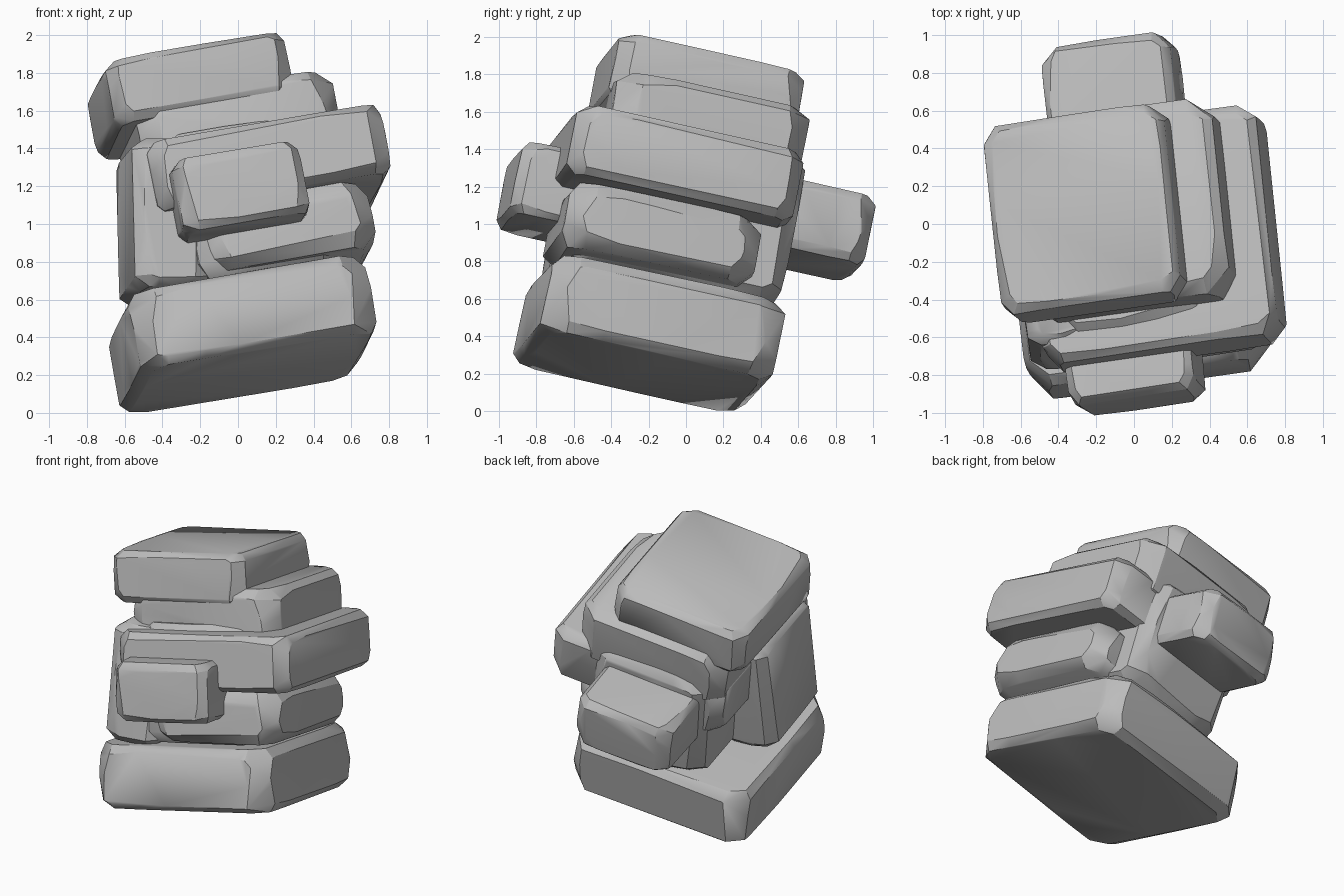
import bpy, bmesh, math, random
from mathutils import Vector, Matrix

if "Cube" in bpy.data.objects:
    bpy.data.objects.remove(bpy.data.objects["Cube"])

random.seed(7)

# One stone colour
stone = bpy.data.materials.new("stone_grey")
stone.use_nodes = True
GREY = (0.5, 0.5, 0.5, 1)
stone.diffuse_color = GREY
stone.node_tree.nodes["Principled BSDF"].inputs["Base Color"].default_value = GREY

# Shared tilt of all the strata
up = Vector((-0.2, 0.2, 1)).normalized()
along = Vector((0.976, 0.14, 0.17))
along = (along - up * along.dot(up)).normalized()
tilt = Matrix((along, up.cross(along), up)).transposed().to_4x4()


def chipped_block(name, centre, half, corner=0.1, rim=0.05, roll=0, samples=6):
    """Convex boulder: a box whose edges are cut by uneven chips."""
    bm = bmesh.new()
    for axis in range(3):
        u, v = (axis + 1) % 3, (axis + 2) % 3
        width = corner if axis == 2 else rim
        end = half[axis] - (rim if axis == 2 else corner)
        for su in (-1, 1):
            for sv in (-1, 1):
                for i in range(samples):
                    t = end * (2 * i / (samples - 1) - 1)
                    if 0 < i < samples - 1:
                        t += random.uniform(-0.3, 0.3) * end / samples
                    # a point on each of the two faces beside the edge
                    for keep, cut, sk, sc in ((u, v, su, sv), (v, u, sv, su)):
                        p = Vector((0, 0, 0))
                        p[axis] = t
                        p[keep] = sk * (half[keep] - random.uniform(0, 0.006))
                        p[cut] = sc * (half[cut] - width * random.uniform(0.6, 1.3))
                        bm.verts.new(p)
    bmesh.ops.remove_doubles(bm, verts=bm.verts[:], dist=0.012)
    bmesh.ops.convex_hull(bm, input=bm.verts[:])
    loose = [v for v in bm.verts if not v.link_faces]
    bmesh.ops.delete(bm, geom=loose, context="VERTS")
    bmesh.ops.recalc_face_normals(bm, faces=bm.faces[:])
    mesh = bpy.data.meshes.new(name)
    bm.to_mesh(mesh)
    bm.free()
    mesh.materials.append(stone)
    obj = bpy.data.objects.new(name, mesh)
    turn = Matrix.Rotation(math.radians(roll), 4, "Y")
    obj.matrix_world = Matrix.Translation(centre) @ turn @ tilt
    bpy.context.collection.objects.link(obj)
    obj.select_set(True)
    bpy.context.view_layer.objects.active = obj


bpy.ops.object.select_all(action="DESELECT")

# Stacked slabs, bottom to top
chipped_block("base_slab", (0.025, -0.195, 0.415), (0.645, 0.64, 0.215), 0.14, 0.06)
chipped_block("core_block", (0.02, -0.04, 1.03), (0.43, 0.59, 0.4), 0.12, 0.08)
chipped_block("lower_slab", (0.21, -0.18, 0.89), (0.47, 0.53, 0.18), 0.14, 0.08)
chipped_block("middle_slab", (0.11, -0.08, 1.235), (0.635, 0.625, 0.19), 0.1, 0.05)
chipped_block("upper_slab", (-0.04, 0.06, 1.44), (0.54, 0.53, 0.21), 0.13, 0.07)
chipped_block("top_slab", (-0.25, 0.055, 1.675), (0.49, 0.515, 0.177), 0.1, 0.05)

# Upright block on the right flank
chipped_block("side_block", (-0.4, -0.34, 1.0), (0.2, 0.36, 0.4), 0.08, 0.06, roll=10)

# Blocks jutting out at front and back
chipped_block("front_block", (0.0, -0.745, 1.165), (0.345, 0.21, 0.2), 0.08, 0.05)
chipped_block("back_block", (-0.095, 0.6, 0.99), (0.35, 0.36, 0.19), 0.09, 0.05)

# Soft facets, crisp main edges
bpy.ops.object.shade_smooth_by_angle(angle=math.radians(25))
